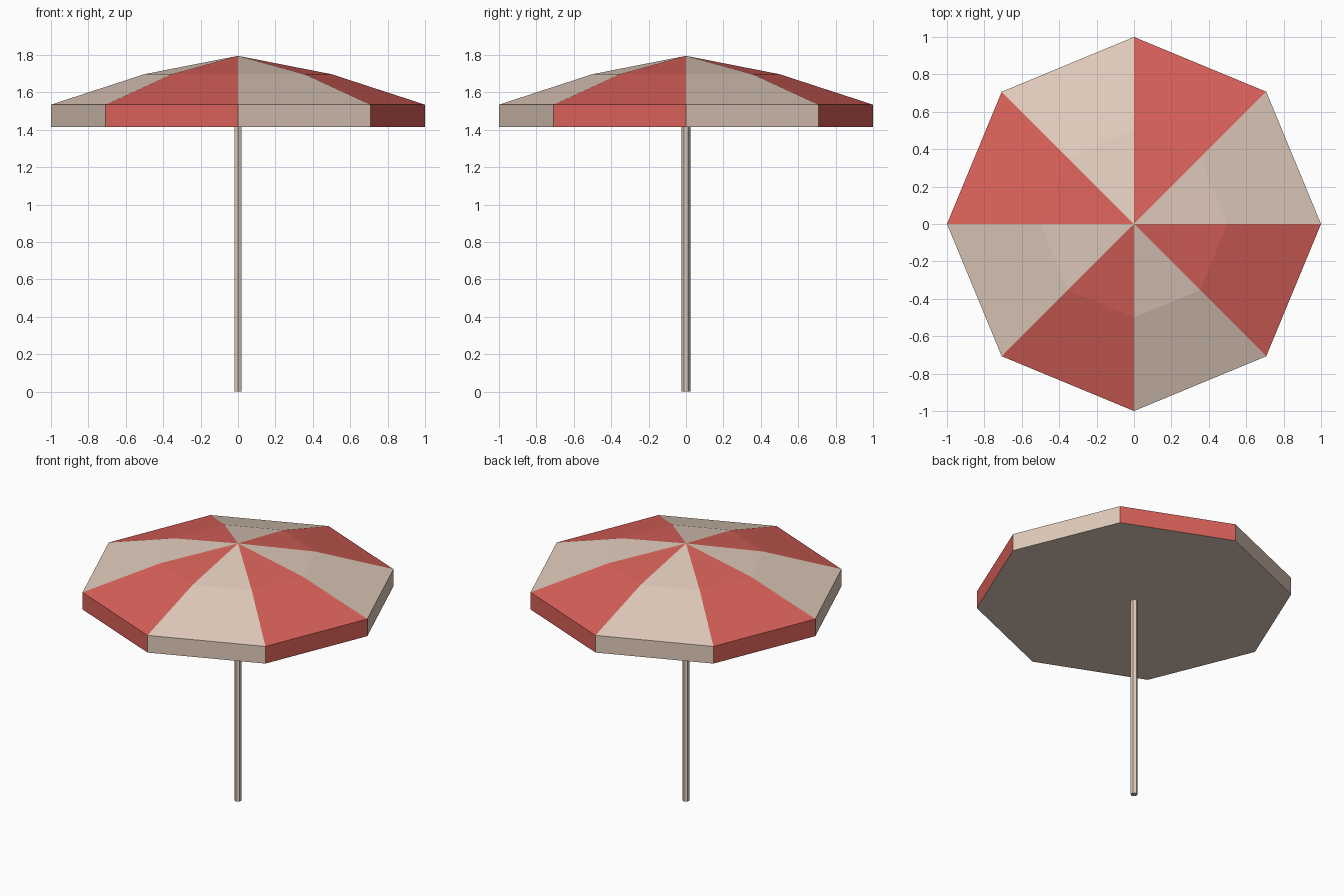
import bpy, bmesh
from math import cos, sin, pi, atan2, floor

cube = bpy.data.objects.get("Cube")
if cube:
    bpy.data.objects.remove(cube, do_unlink=True)


def make_material(name, rgb):
    mat = bpy.data.materials.new(name)
    mat.use_nodes = True
    color = (*rgb, 1)
    mat.diffuse_color = color
    mat.node_tree.nodes["Principled BSDF"].inputs["Base Color"].default_value = color
    return mat


cream = make_material("cream", (0.745, 0.597, 0.497))
red = make_material("coral red", (0.694, 0.12, 0.102))


def make_object(name, bm, materials):
    bmesh.ops.recalc_face_normals(bm, faces=bm.faces)
    mesh = bpy.data.meshes.new(name)
    bm.to_mesh(mesh)
    bm.free()
    for mat in materials:
        mesh.materials.append(mat)
    obj = bpy.data.objects.new(name, mesh)
    bpy.context.collection.objects.link(obj)
    return obj


def ring(bm, radius, z, sides, start=0.0):
    angles = [start + 2 * pi * i / sides for i in range(sides)]
    return [bm.verts.new((radius * cos(a), radius * sin(a), z)) for a in angles]


def bridge(bm, lower, upper):
    n = len(lower)
    for i in range(n):
        j = (i + 1) % n
        bm.faces.new((lower[i], lower[j], upper[j], upper[i]))


# Canopy: closed flat underside, upright valance, two slopes and a peak
PANELS = 8
bm = bmesh.new()
hem, rim, crown = [ring(bm, r, z, PANELS)
                   for r, z in ((1, 1.414), (1, 1.534), (0.5, 1.697))]
peak = bm.verts.new((0, 0, 1.795))
bridge(bm, hem, rim)
bridge(bm, rim, crown)
for i in range(PANELS):
    bm.faces.new((crown[i], crown[(i + 1) % PANELS], peak))
underside = bm.faces.new(hem[::-1])

# Alternate panel colours by direction
for face in bm.faces:
    if face is not underside:
        c = face.calc_center_median()
        face.material_index = floor(atan2(c.y, c.x) / (2 * pi / PANELS)) % 2
underside.material_index = 0
make_object("canopy", bm, (cream, red))

# Pole: slim hexagonal post with a corner facing forward
bm = bmesh.new()
foot = ring(bm, 0.023, 0, 6, pi / 2)
top = ring(bm, 0.023, 1.45, 6, pi / 2)
bridge(bm, foot, top)
bm.faces.new(foot[::-1])
bm.faces.new(top)
make_object("pole", bm, (cream,))
